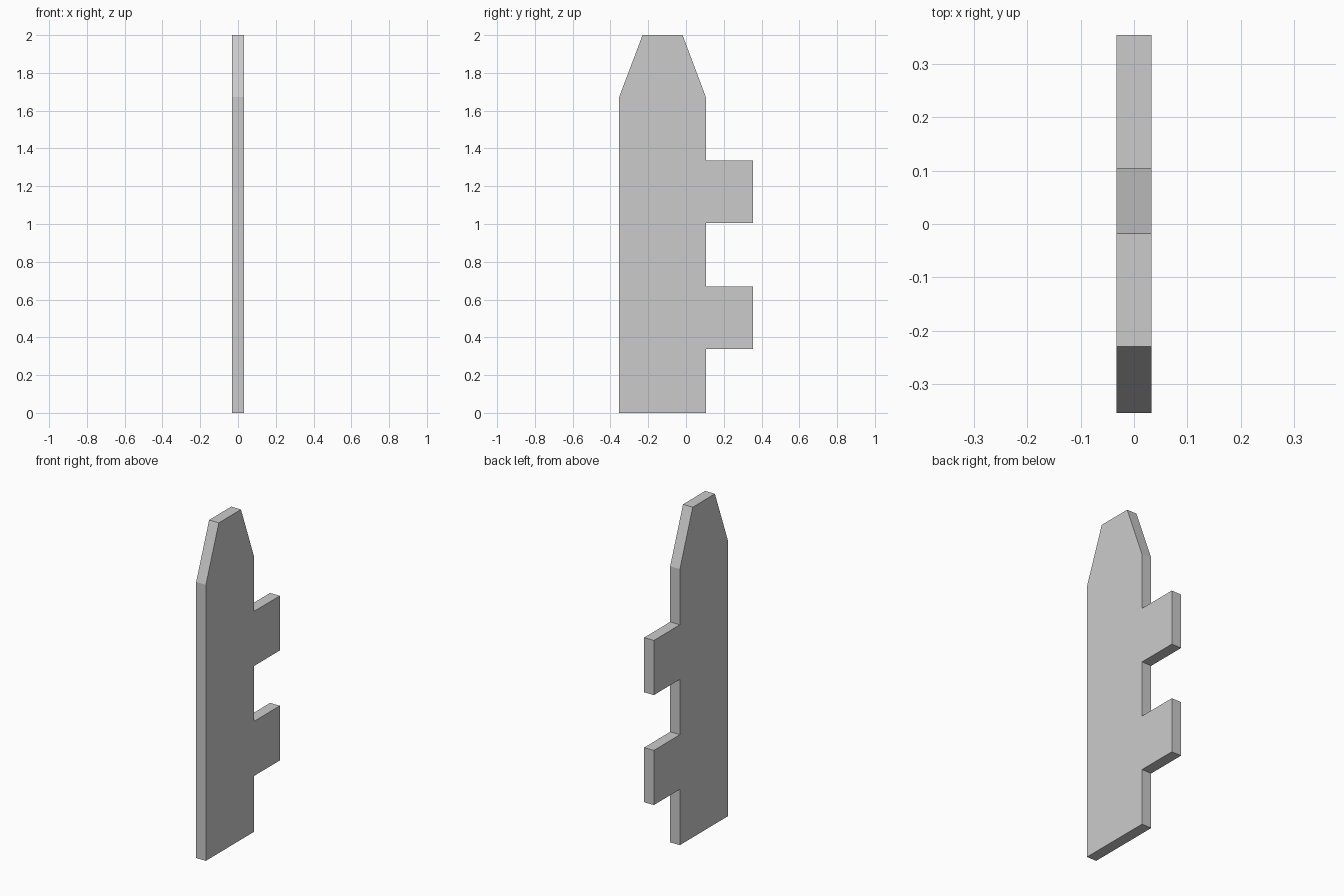
import bpy, bmesh
from mathutils import Vector

if "Cube" in bpy.data.objects:
    bpy.data.objects.remove(bpy.data.objects["Cube"])

HALF_THICK = 0.0325
FRONT, BACK, TAB_END = -0.354, 0.105, 0.354
SHOULDER, TOP = 1.672, 2.0
TABS = [(0.338, 0.669), (1.004, 1.335)]

# Side outline (y, z): board with two square tabs and a tapered, flat-topped tip
outline = [(FRONT, 0), (BACK, 0)]
for low, high in TABS:
    outline += [(BACK, low), (TAB_END, low), (TAB_END, high), (BACK, high)]
outline += [(BACK, SHOULDER), (-0.018, TOP), (-0.23, TOP), (FRONT, SHOULDER)]

# Extrude the outline through the board's thickness
bm = bmesh.new()
face = bm.faces.new([bm.verts.new((-HALF_THICK, y, z)) for y, z in outline])
extruded = bmesh.ops.extrude_face_region(bm, geom=[face])
verts = [g for g in extruded["geom"] if isinstance(g, bmesh.types.BMVert)]
bmesh.ops.translate(bm, verts=verts, vec=Vector((2 * HALF_THICK, 0, 0)))
# Extrusion keeps the starting face only in some cases; make sure both sides are closed
edges = [e for e in bm.edges if e.is_boundary]
if edges:
    bmesh.ops.holes_fill(bm, edges=edges, sides=0)
bmesh.ops.recalc_face_normals(bm, faces=bm.faces)

mesh = bpy.data.meshes.new("fence_board")
bm.to_mesh(mesh)
bm.free()
board = bpy.data.objects.new("fence_board", mesh)
bpy.context.collection.objects.link(board)
